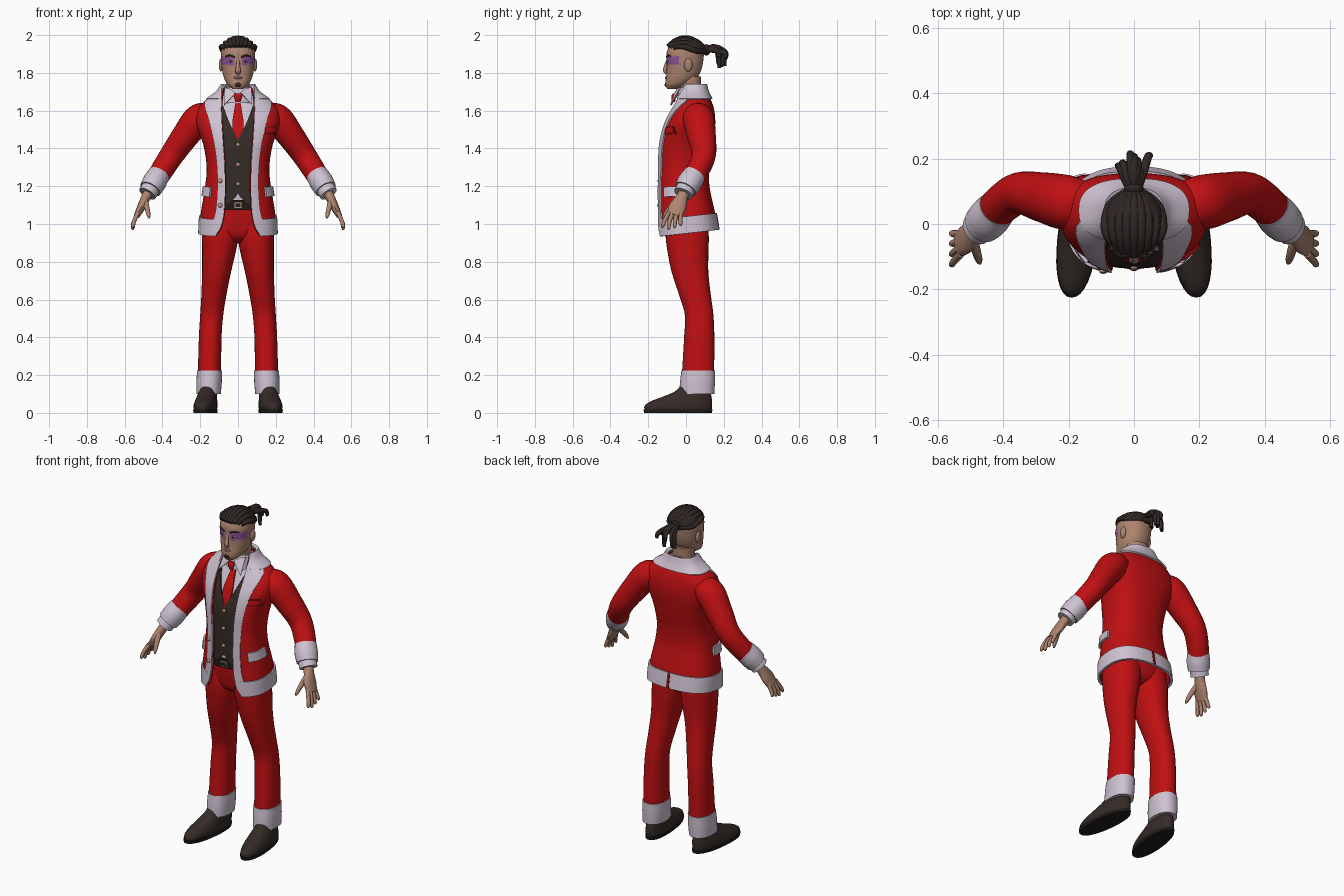
import bpy, bmesh, math, random
from math import pi, sin, cos, asin, radians
from mathutils import Vector

cube = bpy.data.objects.get("Cube")
if cube:
    bpy.data.objects.remove(cube)
random.seed(4)


def material(name, *rgb):
    m = bpy.data.materials.new(name)
    m.use_nodes = True
    m.diffuse_color = (*rgb, 1)
    m.node_tree.nodes["Principled BSDF"].inputs["Base Color"].default_value = (*rgb, 1)
    return m


RED = material("red cloth", .53, .005, .006)
DARK_RED = material("dark red cloth", .2, .004, .005)
WHITE = material("white trim", .62, .54, .64)
SKIN = material("skin", .42, .23, .16)
LIP = material("lip", .24, .1, .1)
BROWN = material("dark brown", .035, .024, .02)
HAIR = material("hair", .028, .019, .017)
PURPLE = material("purple face paint", .27, .09, .33)
TAN = material("tan button", .5, .29, .19)
BLACK = material("black leather", .014, .011, .011)
SIDES = (("left", 1), ("right", -1))


def interp(keys, t):
    """Smooth interpolation of rows (t, values...)."""
    t = min(max(t, keys[0][0]), keys[-1][0])
    i = 0
    while i < len(keys) - 2 and t > keys[i + 1][0]:
        i += 1
    a, b = keys[i], keys[i + 1]
    p, q = keys[max(i - 1, 0)], keys[min(i + 2, len(keys) - 1)]
    h = b[0] - a[0]
    u = (t - a[0]) / h
    out = []
    for k in range(1, len(a)):
        m0 = (b[k] - p[k]) / (b[0] - p[0]) * h
        m1 = (q[k] - a[k]) / (q[0] - a[0]) * h
        out.append((2*u**3 - 3*u**2 + 1)*a[k] + (u**3 - 2*u**2 + u)*m0
                   + (3*u**2 - 2*u**3)*b[k] + (u**3 - u**2)*m1)
    return out


def finish(name, bm, mat, thick=0, angle=45):
    me = bpy.data.meshes.new(name)
    bm.to_mesh(me)
    bm.free()
    ob = bpy.data.objects.new(name, me)
    bpy.context.collection.objects.link(ob)
    me.materials.append(mat)
    bpy.ops.object.select_all(action='DESELECT')
    ob.select_set(True)
    bpy.context.view_layer.objects.active = ob
    if thick:
        mod = ob.modifiers.new("thickness", 'SOLIDIFY')
        mod.thickness = thick
        bpy.ops.object.modifier_apply(modifier=mod.name)
    bpy.ops.object.shade_smooth_by_angle(angle=radians(angle))
    return ob


def skin_rings(name, mat, rings):
    """Closed skin over a list of equal rings, capped at both ends."""
    bm = bmesh.new()
    vs = [[bm.verts.new(p) for p in r] for r in rings]
    n = len(vs[0])
    for a, b in zip(vs, vs[1:]):
        for j in range(n):
            bm.faces.new((a[j], a[(j+1) % n], b[(j+1) % n], b[j]))
    bm.faces.new(vs[0])
    bm.faces.new(vs[-1])
    bmesh.ops.recalc_face_normals(bm, faces=bm.faces)
    return finish(name, bm, mat)


def power(v, e):
    return math.copysign(abs(v) ** e, v)


def loft(name, mat, keys, s=1, rows=24, n=32, e=.9, shear=0):
    """Stack of level ovals from rows (z, centre x, half width, front y, back y)."""
    rings = []
    for i in range(rows + 1):
        z = keys[0][0] + (keys[-1][0] - keys[0][0]) * i / rows
        cx, rx, yf, yb = interp(keys, z)
        ring = []
        for j in range(n):
            a = 2 * pi * j / n
            y = (yf + yb)/2 - (yb - yf)/2 * power(cos(a), e)
            ring.append((s * (cx + rx * power(sin(a), e) + shear * y), y, z))
        rings.append(ring)
    return skin_rings(name, mat, rings)


def tube(name, mat, pts, s=1, ref=(0, 1, 0), rows=16, n=16):
    """Tube along points (x, y, z, radius along ref, radius across)."""
    keys = [(i, *p) for i, p in enumerate(pts)]
    rings, last = [], len(pts) - 1
    for i in range(rows + 1):
        t = last * i / rows
        x, y, z, r1, r2 = interp(keys, t)
        d = (Vector(interp(keys, t + .02)[:3]) - Vector(interp(keys, t - .02)[:3])).normalized()
        a1 = Vector(ref)
        a1 = (a1 - d * a1.dot(d)).normalized()
        a2 = d.cross(a1)
        ring = [Vector((x, y, z)) + a1*r1*cos(2*pi*j/n) + a2*r2*sin(2*pi*j/n) for j in range(n)]
        rings.append([(s*p.x, p.y, p.z) for p in ring])
    return skin_rings(name, mat, rings)


def ball(name, mat, loc, size):
    bm = bmesh.new()
    bmesh.ops.create_uvsphere(bm, u_segments=16, v_segments=10, radius=1)
    bmesh.ops.scale(bm, vec=size, verts=bm.verts)
    bmesh.ops.translate(bm, vec=loc, verts=bm.verts)
    return finish(name, bm, mat)


# Torso surface: z, half width, front y, back y
TORSO = [(.955, .203, -.148, .168), (1.05, .198, -.147, .152), (1.2, .174, -.148, .124),
         (1.3, .166, -.147, .125), (1.42, .184, -.143, .143), (1.53, .222, -.115, .155),
         (1.6, .218, -.08, .15), (1.65, .178, -.052, .135), (1.7, .108, -.035, .112),
         (1.74, .08, -.025, .1)]
OPENING = [(.955, .115), (1, .088), (1.1, .07), (1.3, .068), (1.45, .078), (1.6, .086),
           (1.7, .08), (1.74, .073)]
LAPEL = [(.955, .17), (1.03, .13), (1.1, .112), (1.25, .105), (1.4, .118), (1.55, .15),
         (1.64, .172), (1.68, .14)]


def surf(z, a, off=0):
    rx, yf, yb = interp(TORSO, z)
    x = (rx + off) * max(sin(a), 0) ** .8
    y = (yf + yb)/2 - ((yb - yf)/2 + off) * power(cos(a), .8)
    return x, y, z + .11 * y * min(max((1.25 - z) / .2, 0), 1)


def at_x(keys):
    """Angle round the torso at which the surface reaches a given x."""
    return lambda z: asin(min(max(interp(keys, z)[0], 0) / interp(TORSO, z)[0], .995) ** 1.25)


def shell(name, mat, z0, z1, start, end, off, thick, rows=30, cols=8, sides=(1, -1)):
    """Patch of the torso surface between two angles, on one or both sides."""
    bm = bmesh.new()
    for s in sides:
        grid = []
        for i in range(rows + 1):
            z = z0 + (z1 - z0) * i / rows
            a, b = start(z), end(z)
            pts = [surf(z, a + (b - a) * j / cols, off) for j in range(cols + 1)]
            grid.append([bm.verts.new((s*x, y, h)) for x, y, h in pts])
        for a, b in zip(grid, grid[1:]):
            for j in range(cols):
                bm.faces.new((a[j], a[j+1], b[j+1], b[j])[::s])
    bmesh.ops.remove_doubles(bm, verts=bm.verts, dist=1e-5)
    return finish(name, bm, mat, thick)


def front(z): return 0
def back(z): return pi
def deg(d): return lambda z: radians(d)


# Jacket with trim
opening, lapel = at_x(OPENING), at_x(LAPEL)
shell("jacket", RED, .955, 1.72, opening, back, 0, .01, 48, 30)
shell("jacket_front_trim", WHITE, .955, 1.68, opening, lapel, .007, .012, 44, 6)
shell("jacket_hem_trim", WHITE, .95, 1.04, opening, back, .008, .014, 6, 30)
shell("jacket_collar", WHITE, 1.665, 1.74, opening, back, .011, .018, 8, 24)
shell("hem_vent", DARK_RED, .952, 1.04, deg(179), back, .01, .003, 4, 1)
shell("hip_pocket_flaps", WHITE, 1.15, 1.2, deg(48), deg(92), .012, .012, 4, 10)
shell("chest_pocket", DARK_RED, 1.475, 1.515, at_x([(1, .135), (2, .135)]),
      at_x([(1, .195), (2, .195)]), .006, .006, 3, 6, (1,))
shell("chest_pocket_flap", RED, 1.487, 1.51, at_x([(1, .138), (2, .138)]),
      at_x([(1, .192), (2, .192)]), .01, .006, 3, 6, (1,))

# Shirt, vest, tie and belt
shell("shirt", WHITE, 1.1, 1.72, front, back, -.03, .004, 30, 24)
vee = at_x([(1.12, .045), (1.165, 0), (1.17, 0), (1.44, 0), (1.445, 0), (1.53, .045), (1.63, .085)])
shell("vest", BROWN, 1.12, 1.63, vee, lapel, -.012, .008, 40, 8)
shell("tie", RED, 1.43, 1.65, front, at_x([(1.43, .012), (1.52, .032), (1.6, .022), (1.65, .013)]),
      -.014, .008, 16, 4)
tube("tie_knot", RED, [(0, -.062, 1.69, .008, .022), (0, -.066, 1.672, .012, .02),
                       (0, -.066, 1.645, .008, .012)])
loft("shirt_collar", WHITE, [(1.64, 0, .075, -.05, .09), (1.69, 0, .07, -.042, .088),
                             (1.72, 0, .066, -.03, .086)], rows=6)
for side, s in SIDES:
    bm = bmesh.new()
    corners = [(.012, -.056, 1.695), (.04, -.044, 1.715), (.07, -.025, 1.722), (.074, -.08, 1.63)]
    bm.faces.new([bm.verts.new((s*x, y, z)) for x, y, z in corners])
    finish(side + "_collar_flap", bm, WHITE, .005)
shell("belt", BLACK, 1.085, 1.135, front, deg(60), -.018, .01, 3, 12)
shell("belt_buckle", TAN, 1.095, 1.125, front, at_x([(1, .022), (2, .022)]), -.01, .006, 2, 4)
shell("belt_buckle_centre", BLACK, 1.102, 1.118, front, at_x([(1, .015), (2, .015)]), -.007, .004, 2, 4)
for z in (1.42, 1.315, 1.215):
    ball("vest_button", TAN, surf(z, 0, -.01), (.011, .006, .011))
for z in (1.23, 1.11):
    x, y, h = surf(z, at_x([(1, .09), (2, .09)])(z), .008)
    ball("jacket_button", TAN, (-x, y, h), (.012, .007, .012))

# Trousers, cuffs and shoes
loft("trouser_seat", RED, [(.9, 0, .05, -.05, .06), (.93, 0, .13, -.09, .1),
                           (1, 0, .182, -.11, .12), (1.1, 0, .162, -.122, .108)])
for side, s in SIDES:
    loft(side + "_trouser_leg", RED,
         [(.15, .152, .062, -.025, .148), (.4, .147, .06, -.01, .15), (.52, .139, .061, -.006, .145),
          (.62, .128, .066, -.035, .132), (.75, .113, .077, -.077, .118), (.88, .098, .092, -.102, .12),
          (.95, .094, .095, -.108, .12), (1.08, .085, .08, -.1, .105)], s, 36)
    loft(side + "_trouser_cuff", WHITE, [(.1, .155, .064, -.035, .15), (.16, .153, .067, -.032, .153),
                                         (.225, .151, .066, -.024, .154)], s, 8)
    loft(side + "_shoe", BROWN, [(.012, .168, .056, -.218, .135), (.035, .168, .06, -.22, .138),
                                 (.06, .167, .057, -.19, .138), (.085, .165, .052, -.125, .135),
                                 (.11, .163, .047, -.065, .13), (.14, .16, .042, -.03, .12)],
         s, 14, shear=-.1)
    loft(side + "_shoe_sole", BLACK, [(0, .168, .06, -.222, .138), (.018, .168, .062, -.225, .14)],
         s, 1, shear=-.1)

    # Sleeves and cuffs
    tube(side + "_sleeve", RED,
         [(.15, .06, 1.58, .07, .06), (.208, .066, 1.555, .084, .08), (.28, .082, 1.465, .076, .072),
          (.35, .094, 1.365, .064, .064), (.405, .06, 1.28, .06, .06), (.45, .012, 1.205, .055, .055)],
         s, rows=30, n=28)
    tube(side + "_sleeve_cuff", WHITE, [(.418, .047, 1.262, .06, .059), (.442, .02, 1.222, .065, .063),
                                        (.464, -.002, 1.185, .06, .059)], s, n=24)
    tube(side + "_shirt_cuff", WHITE, [(.455, .005, 1.2, .05, .05), (.48, -.014, 1.16, .052, .049)],
         s, rows=3, n=24)

    # Hands
    tube(side + "_palm", SKIN, [(.468, -.004, 1.18, .03, .027), (.488, -.022, 1.14, .032, .025),
                                (.512, -.045, 1.09, .046, .022), (.535, -.062, 1.045, .04, .016)], s)
    for k, name in enumerate(("index", "middle", "ring", "little")):
        b = 1.5 - k
        end = .968 + .011 * abs(b - .4)
        tube(side + "_" + name + "_finger", SKIN,
             [(.53, -.06 - .021*b, 1.06, .012, .013), (.55, -.072 - .028*b, 1.015, .011, .011),
              (.556, -.076 - .032*b, end + .01, .009, .01), (.554, -.076 - .033*b, end, .003, .003)],
             s, n=10)
    tube(side + "_thumb", SKIN, [(.495, -.045, 1.125, .018, .018), (.482, -.083, 1.085, .015, .014),
                                 (.474, -.11, 1.05, .011, .011), (.47, -.121, 1.03, .004, .004)], s, n=10)

# Neck and head, with face paint across the eyes
loft("neck", SKIN, [(1.62, 0, .06, -.02, .08), (1.7, 0, .06, -.028, .078), (1.78, 0, .064, -.04, .08)])
head = loft("head", SKIN,
            [(1.715, 0, .028, -.1, -.05), (1.735, 0, .054, -.108, .005), (1.76, 0, .069, -.108, .045),
             (1.79, 0, .079, -.104, .07), (1.83, 0, .086, -.102, .085), (1.87, 0, .09, -.103, .092),
             (1.91, 0, .09, -.102, .094), (1.95, 0, .077, -.083, .08), (1.975, 0, .04, -.05, .05)],
            rows=52, n=64)
head.data.materials.append(PURPLE)
for f in head.data.polygons:
    c = f.center
    if abs(c.z - 1.864 - .1*(abs(c.x) - .05)) < .021 and c.y < -.035 and abs(c.x) > .016:
        f.material_index = 1
tube("nose", SKIN, [(0, -.094, 1.872, .008, .01), (0, -.106, 1.84, .009, .01),
                    (0, -.112, 1.812, .01, .015), (0, -.1, 1.797, .008, .012)], ref=(0, 1, .3))
ball("lips", LIP, (0, -.104, 1.775), (.023, .007, .008))
ball("chin_beard", HAIR, (0, -.104, 1.737), (.018, .009, .013))
for side, s in SIDES:
    ball(side + "_ear", SKIN, (s*.09, .012, 1.842), (.011, .022, .035))
    ball(side + "_eye", WHITE, (s*.038, -.093, 1.861), (.014, .008, .006))
    ball(side + "_pupil", BLACK, (s*.038, -.099, 1.861), (.005, .004, .005))
    tube(side + "_eyebrow", HAIR, [(.016, -.102, 1.883, .004, .004), (.042, -.097, 1.892, .005, .005),
                                   (.066, -.08, 1.888, .003, .003)], s, ref=(0, 0, 1), n=8)

# Hair swept back over shaved sides into a tied bunch
loft("hair_cap", HAIR, [(1.91, 0, .086, -.06, .1), (1.935, 0, .088, -.093, .098),
                        (1.96, 0, .073, -.085, .08), (1.985, 0, .035, -.045, .045)], rows=10)
for i in range(-4, 5):
    f = i / 4
    tube("hair_lock", HAIR,
         [(.066*f, -.098 + .035*f*f, 1.94 - .01*f*f, .011, .011),
          (.08*f, -.055 + .02*f*f, 1.972 - .032*f*f, .015, .014),
          (.086*f, .0, 1.985 - .05*f*f, .016, .015), (.07*f, .058, 1.965 - .05*f*f, .016, .015),
          (.015*f, .105, 1.925 - .01*f*f, .012, .012)], ref=(1, 0, 0), n=10)
ball("hair_tie", HAIR, (0, .108, 1.922), (.03, .022, .03))
for i in range(9):
    f = (i - 4) / 4
    reach = random.uniform(.16, .212)
    drop = random.uniform(1.82, 1.89)
    tube("hair_tail_lock", HAIR,
         [(.01*f, .1, 1.922, .011, .011), (.025*f, .1 + .45*(reach - .1), 1.94 - .02*abs(f), .013, .013),
          (.042*f, reach, 1.915 - .01*abs(f), .013, .013), (.05*f, reach + .006, drop, .009, .009)],
         ref=(1, 0, 0), n=10)
